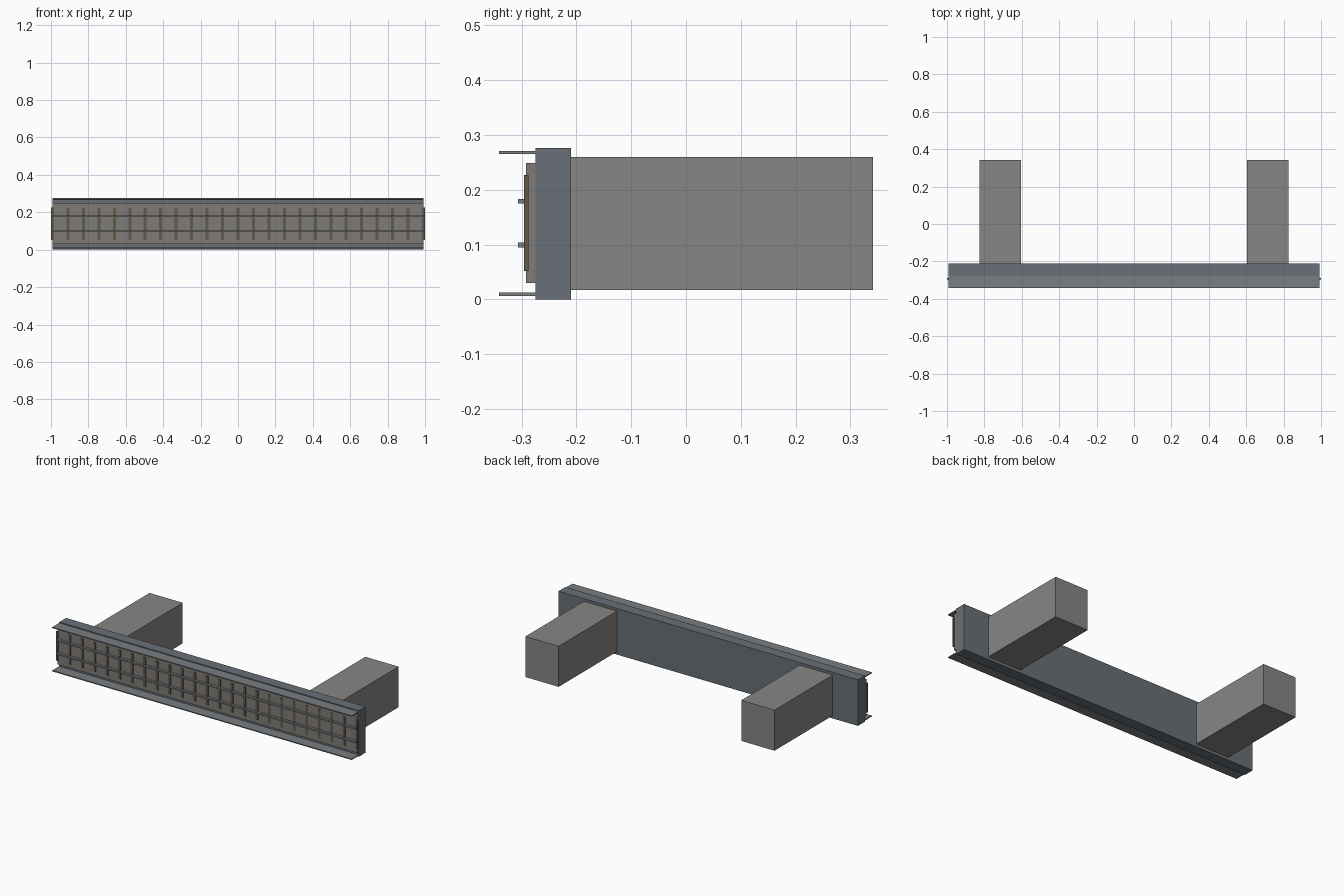
import bpy
import bmesh
from mathutils import Vector

if "Cube" in bpy.data.objects:
    bpy.data.objects.remove(bpy.data.objects["Cube"])


def material(name, rgb):
    m = bpy.data.materials.new(name)
    m.diffuse_color = (*rgb, 1)
    m.use_nodes = True
    m.node_tree.nodes["Principled BSDF"].inputs["Base Color"].default_value = m.diffuse_color
    return m


STEEL = material("blue_grey_steel", (0.14, 0.16, 0.18))
FLANGE = material("flange_steel", (0.19, 0.21, 0.22))
STONE = material("warm_grey", (0.25, 0.24, 0.23))
PANEL = material("panel_grey", (0.21, 0.20, 0.185))
RUST = material("brown_rib", (0.13, 0.095, 0.07))


def box(name, x, y, z, mat):
    """Box from (min, max) pairs on each axis."""
    lo, hi = Vector((x[0], y[0], z[0])), Vector((x[1], y[1], z[1]))
    bm = bmesh.new()
    bmesh.ops.create_cube(bm, size=1)
    for v in bm.verts:
        v.co *= hi - lo
    me = bpy.data.meshes.new(name)
    bm.to_mesh(me)
    bm.free()
    me.materials.append(mat)
    ob = bpy.data.objects.new(name, me)
    ob.location = (lo + hi) / 2
    bpy.context.collection.objects.link(ob)
    return ob


L = 0.992
SPAN = (-L, L)

# Main beam and its front panel
box("main_beam", SPAN, (-0.275, -0.21), (0, 0.276), STEEL)
box("front_panel", SPAN, (-0.292, -0.275), (0.03, 0.249), PANEL)

# Thin flanges above and below the panel
box("upper_flange", SPAN, (-0.341, -0.275), (0.265, 0.271), FLANGE)
box("lower_flange", SPAN, (-0.341, -0.275), (0.006, 0.012), FLANGE)

# Horizontal rails across the panel
for name, z in (("upper_rail", 0.179), ("lower_rail", 0.099)):
    box(name, SPAN, (-0.307, -0.291), (z - 0.0045, z + 0.0045), FLANGE)

# Evenly spaced vertical ribs
RIBS = 25
for i in range(RIBS):
    x = -L + 2 * L * i / (RIBS - 1)
    box(f"rib_{i + 1}", (x - 0.008, x + 0.008), (-0.2955, -0.288), (0.052, 0.227), RUST)

# Rear support blocks
for side, x in (("left", -0.715), ("right", 0.715)):
    box(f"{side}_support", (x - 0.11, x + 0.11), (-0.21, 0.341), (0.017, 0.26), STONE)
